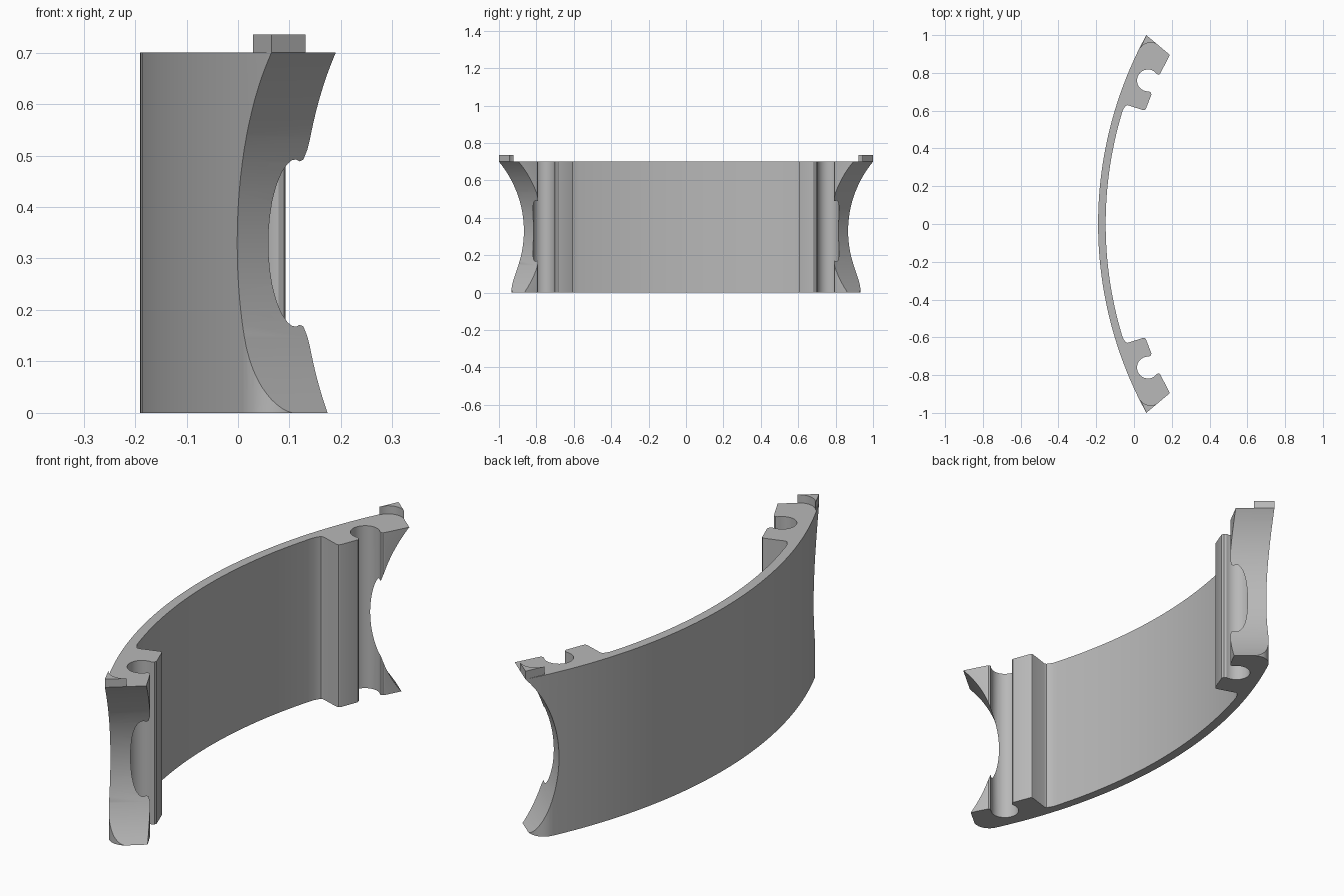
import bpy, bmesh, math
from mathutils import Vector, Matrix

cube = bpy.data.objects.get("Cube")
if cube:
    bpy.data.objects.remove(cube, do_unlink=True)

HEIGHT, TAB_TOP = 0.70, 0.735
CENTRE_X, R_OUT, R_IN = 1.898, 2.088, 2.048
TIP = Vector((0.065, 1.0))
RISE = Vector((0.417, 0.909))       # outer wall direction at the tip
END = Vector((0.766, -0.643))       # end face direction
OUT = Vector((0.643, 0.766))        # end face normal

mat = bpy.data.materials.new("plain_grey")
mat.use_nodes = True
grey = (0.48, 0.48, 0.48, 1)
mat.diffuse_color = grey
mat.node_tree.nodes["Principled BSDF"].inputs["Base Color"].default_value = grey


def make_object(name, bm):
    bmesh.ops.recalc_face_normals(bm, faces=bm.faces)
    mesh = bpy.data.meshes.new(name)
    bm.to_mesh(mesh)
    bm.free()
    mesh.materials.append(mat)
    obj = bpy.data.objects.new(name, mesh)
    bpy.context.collection.objects.link(obj)
    return obj


def prism(name, outline, z0, z1, side=1):
    bm = bmesh.new()
    face = bm.faces.new([bm.verts.new((x, y * side, z0)) for x, y in outline])
    top = bmesh.ops.extrude_face_region(bm, geom=[face])["geom"]
    bmesh.ops.translate(bm, vec=(0, 0, z1 - z0),
                        verts=[v for v in top if isinstance(v, bmesh.types.BMVert)])
    return make_object(name, bm)


def wall_arc(radius, y_end, n):
    ys = [y_end * i / n for i in range(n + 1)]
    return [(CENTRE_X - math.sqrt(radius ** 2 - y * y), y) for y in ys]


def corner_round(corner, tangent=0.086, n=12):
    """Arc that rounds the corner between the outer wall and the end face."""
    turn = RISE.angle(END)
    radius = tangent / math.tan(turn / 2)
    start = corner - RISE * tangent
    normal = Vector((RISE.y, -RISE.x))
    centre = start + normal * radius
    spoke = start - centre
    return [centre + Matrix.Rotation(-turn * i / n, 2) @ spoke for i in range(n + 1)]


# Plan of one half: inner wall, rib, clip socket, end block, outer wall
half = wall_arc(R_IN, 0.60, 20)
half += [(-0.05, 0.618), (-0.043, 0.627), (-0.033, 0.629), (0.048, 0.603),
         (0.057, 0.603), (0.063, 0.609), (0.092, 0.685), (0.089, 0.696)]
for i in range(25):
    a = math.radians(275 - (275 - 38) * i / 24)
    half.append((0.074 + 0.058 * math.cos(a), 0.76 + 0.058 * math.sin(a)))
half += [(0.127, 0.791), (0.135, 0.793), (0.14, 0.799), (0.19, 0.895)]
half += wall_arc(R_OUT, 1.0, 32)[::-1]
other = [(x, -y) for x, y in half[1:-1]]
body = prism("curved_panel", half + other[::-1], 0, HEIGHT)

# Cutters: round scallop across each end, rounded lower corners
cutters = []
for side in (1, -1):
    bm = bmesh.new()
    bmesh.ops.create_cone(bm, cap_ends=True, segments=128, radius1=0.545,
                          radius2=0.545, depth=1.2)
    axis = Vector((END.x, END.y * side, 0))
    bm.transform(axis.to_track_quat('Z', 'Y').to_matrix().to_4x4())
    spot = TIP + OUT * 0.40
    bmesh.ops.translate(bm, verts=bm.verts, vec=(spot.x, spot.y * side, 0.33))
    cutters.append(make_object("scallop_cutter", bm))

    corner = Vector((0.047, 0.972))
    arc = corner_round(corner)
    left = Vector((-RISE.y, RISE.x))
    cut = arc + [arc[-1] + OUT * 0.1, corner + (OUT + left) * 0.1, arc[0] + left * 0.05]
    cutters.append(prism("corner_cutter", cut, -0.05, 0.33, side))

for cutter in cutters:
    cutter.hide_render = True
    mod = body.modifiers.new("cut", 'BOOLEAN')
    mod.operation, mod.solver, mod.object = 'DIFFERENCE', 'EXACT', cutter
    bpy.context.view_layer.objects.active = body
    bpy.ops.object.modifier_apply(modifier=mod.name)
    bpy.data.objects.remove(cutter, do_unlink=True)

# Thin corner tabs on the top edge
parts = [body]
for side, name in ((1, "left_corner_tab"), (-1, "right_corner_tab")):
    parts.append(prism(name, corner_round(TIP) + [TIP], HEIGHT, TAB_TOP, side))

for obj in parts:
    bpy.ops.object.select_all(action='DESELECT')
    obj.select_set(True)
    bpy.context.view_layer.objects.active = obj
    bpy.ops.object.shade_smooth_by_angle(angle=math.radians(30))
